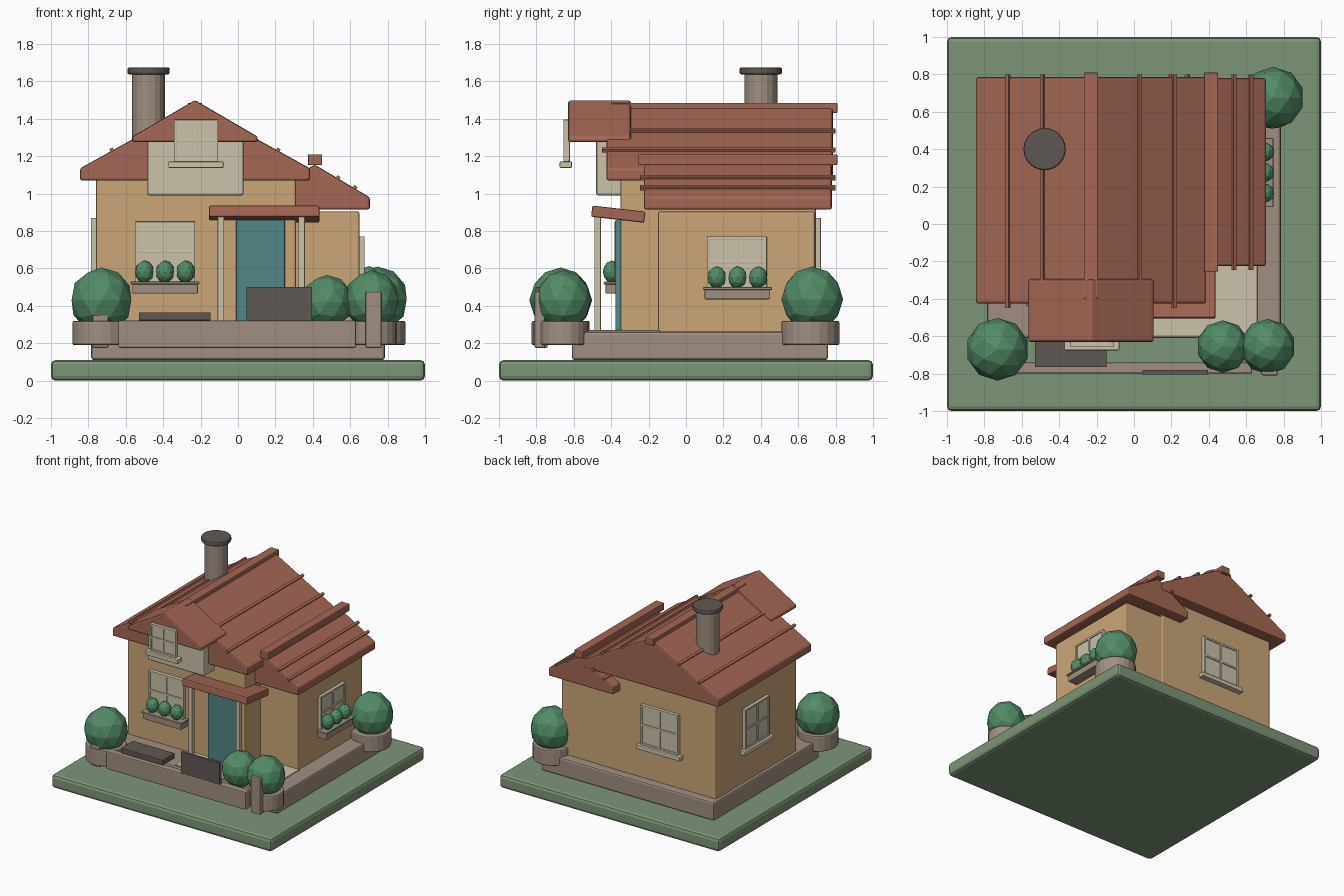
import bpy, bmesh, math
from mathutils import Matrix

cube = bpy.data.objects.get("Cube")
if cube:
    bpy.data.objects.remove(cube, do_unlink=True)


def material(name, rgb):
    lin = [((c / 255 + 0.055) / 1.055) ** 2.4 for c in rgb] + [1.0]
    m = bpy.data.materials.new(name)
    m.use_nodes = True
    m.diffuse_color = lin
    bsdf = next(n for n in m.node_tree.nodes if n.type == "BSDF_PRINCIPLED")
    bsdf.inputs["Base Color"].default_value = lin
    return m


GRASS = material("grass green", (125, 149, 119))
STONE = material("warm stone", (160, 143, 128))
WALL = material("tan plaster", (203, 166, 120))
ROOF = material("terracotta", (164, 103, 84))
CREAM = material("cream trim", (203, 194, 170))
TEAL = material("teal door", (84, 134, 134))
DARK = material("charcoal", (96, 88, 83))
LEAF = material("leaf green", (82, 140, 102))


def finish(name, bm, mat, bevel=0.0, segments=2):
    bmesh.ops.recalc_face_normals(bm, faces=bm.faces)
    mesh = bpy.data.meshes.new(name)
    bm.to_mesh(mesh)
    bm.free()
    mesh.materials.append(mat)
    ob = bpy.data.objects.new(name, mesh)
    bpy.context.collection.objects.link(ob)
    if bevel:
        mod = ob.modifiers.new("soft edges", "BEVEL")
        mod.width, mod.segments = bevel, segments
        mod.limit_method = "ANGLE"
    return ob


def box(name, x, y, z, mat, bevel=0.006):
    """Box from (low, high) ranges on each axis."""
    bm = bmesh.new()
    size = [r[1] - r[0] for r in (x, y, z)]
    mid = [(r[0] + r[1]) / 2 for r in (x, y, z)]
    bmesh.ops.create_cube(bm, size=1, matrix=Matrix.Translation(mid) @ Matrix.Diagonal((*size, 1)))
    return finish(name, bm, mat, bevel)


def cylinder(name, x, y, z, r, mat, sides=20, bevel=0.01):
    bm = bmesh.new()
    bmesh.ops.create_cone(bm, cap_ends=True, segments=sides, radius1=r, radius2=r, depth=z[1] - z[0],
                          matrix=Matrix.Translation((x, y, sum(z) / 2)))
    return finish(name, bm, mat, bevel)


def bush(name, x, y, z, r, h):
    bm = bmesh.new()
    bmesh.ops.create_icosphere(bm, subdivisions=2, radius=1,
                               matrix=Matrix.Translation((x, y, z)) @ Matrix.Diagonal((r, r, h, 1)))
    return finish(name, bm, LEAF)


def gable(name, cx, half, y, eave, edge, apex):
    """Solid gable roof: low eave line, upper edge line and ridge."""
    bm = bmesh.new()
    profile = [(-half, eave), (half, eave), (half, edge), (0, apex), (-half, edge)]
    face = bm.faces.new([bm.verts.new((cx + px, y[0], pz)) for px, pz in profile])
    new = bmesh.ops.extrude_face_region(bm, geom=[face])["geom"]
    bmesh.ops.translate(bm, vec=(0, y[1] - y[0], 0), verts=[v for v in new if isinstance(v, bmesh.types.BMVert)])
    return finish(name, bm, ROOF, 0.012)


def battens(name, cx, offsets, y, slope, apex):
    """Thin strips lying along both roof slopes."""
    for side in (-1, 1):
        for d in offsets:
            bm = bmesh.new()
            place = (Matrix.Translation((cx + side * d, sum(y) / 2, apex - slope * d + 0.004))
                     @ Matrix.Rotation(side * math.atan(slope), 4, "Y")
                     @ Matrix.Diagonal((0.02, y[1] - y[0], 0.02, 1)))
            bmesh.ops.create_cube(bm, size=1, matrix=place)
            finish(name, bm, ROOF)


def window(name, centre, angle, width, z, sill=True):
    """Panel with frame, cross bars and sill, facing -y before turning."""
    turn = Matrix.Translation((*centre, 0)) @ Matrix.Rotation(angle, 4, "Z")
    w, mid, t = width / 2, (z[0] + z[1]) / 2, 0.016
    parts = [box(name + "_panel", (-w, w), (-0.018, 0.01), z, CREAM)]
    for s in (-1, 1):
        e = s * (w - t / 2)
        parts.append(box(name + "_jamb", (e - t / 2, e + t / 2), (-0.026, 0), z, CREAM, 0.002))
    for h in (z[0] + t / 2, mid, z[1] - t / 2):
        parts.append(box(name + "_rail", (-w, w), (-0.026, 0), (h - t / 2, h + t / 2), CREAM, 0.002))
    parts.append(box(name + "_mullion", (-t / 2, t / 2), (-0.026, 0), z, CREAM, 0.002))
    if sill:
        parts.append(box(name + "_sill", (-w - 0.03, w + 0.03), (-0.045, 0.02), (z[0] - 0.035, z[0]), CREAM))
    for p in parts:
        p.matrix_world = turn


def planter(name, centre, angle, z):
    """Window box with three small shrubs."""
    turn = Matrix.Translation((*centre, 0)) @ Matrix.Rotation(angle, 4, "Z")
    parts = [box(name + "_box", (-0.175, 0.175), (-0.085, 0), (z - 0.065, z - 0.012), STONE),
             box(name + "_rim", (-0.185, 0.185), (-0.095, 0), (z - 0.015, z), STONE)]
    for x in (-0.11, 0, 0.11):
        parts.append(bush(name + "_shrub", x, -0.05, z + 0.052, 0.05, 0.06))
    for p in parts:
        p.matrix_world = turn


# Ground and plinth
box("lawn", (-1, 1), (-1, 1), (0, 0.11), GRASS, 0.025)
box("plinth", (-0.785, 0.785), (-0.61, 0.76), (0.11, 0.262), STONE, 0.015)
box("porch_floor", (-0.15, 0.66), (-0.6, -0.14), (0.24, 0.27), CREAM)

# Walls
box("main_walls", (-0.76, 0.31), (-0.35, 0.695), (0.25, 1.08), WALL, 0.012)
box("wing_walls", (0.2, 0.65), (-0.15, 0.69), (0.25, 0.905), WALL, 0.012)
box("dormer_walls", (-0.485, 0.03), (-0.48, -0.3), (0.99, 1.3), CREAM, 0.012)

# Roofs
gable("main_roof", -0.23, 0.615, (-0.425, 0.785), 1.07, 1.135, 1.475)
gable("wing_roof", 0.41, 0.295, (-0.225, 0.78), 0.915, 0.98, 1.155)
gable("dormer_roof", -0.23, 0.335, (-0.63, -0.295), 1.275, 1.305, 1.5)
battens("main_batten", -0.23, (0.26, 0.445), (-0.45, 0.8), 0.553, 1.475)
battens("wing_batten", 0.41, (0.125, 0.215), (-0.245, 0.8), 0.593, 1.155)
box("main_ridge_cap", (-0.268, -0.192), (-0.4, 0.81), (1.43, 1.485), ROOF)
box("wing_ridge_cap", (0.374, 0.45), (-0.255, 0.81), (1.152, 1.21), ROOF)

# Chimney
cylinder("chimney", -0.478, 0.4, (1.2, 1.645), 0.088, STONE, 16, 0.005)
cylinder("chimney_cap", -0.478, 0.4, (1.637, 1.675), 0.113, DARK, 24)

# Porch
canopy = box("porch_canopy", (-0.295, 0.295), (-0.143, 0.143), (-0.03, 0.03), ROOF, 0.008)
canopy.matrix_world = Matrix.Translation((0.14, -0.362, 0.89)) @ Matrix.Rotation(math.radians(-6.5), 4, "X")
for x in (-0.092, 0.34):
    box("porch_post", (x - 0.017, x + 0.017), (-0.49, -0.455), (0.26, 0.88), CREAM, 0.003)
box("door", (-0.01, 0.25), (-0.378, -0.33), (0.27, 0.86), TEAL)

# Windows and window boxes
window("front_window", (-0.39, -0.355), 0, 0.32, (0.53, 0.85), False)
window("wing_window", (0.65, 0.272), math.pi / 2, 0.32, (0.5, 0.77), False)
window("left_window", (-0.76, 0.19), -math.pi / 2, 0.32, (0.54, 0.87))
window("back_window", (-0.26, 0.695), math.pi, 0.34, (0.54, 0.87))
window("dormer_window", (-0.225, -0.63), 0, 0.235, (1.172, 1.395))
planter("front_planter", (-0.39, -0.345), 0, 0.53)
planter("wing_planter", (0.65, 0.275), math.pi / 2, 0.5)

# Front garden wall, gate posts, bench and board
box("garden_wall", (-0.64, 0.63), (-0.8, -0.74), (0.175, 0.322), STONE, 0.008)
for x in (-0.735, 0.725):
    box("gate_post", (x - 0.043, x + 0.043), (-0.81, -0.755), (0.175, 0.475), STONE, 0.008)
box("bench", (-0.53, -0.147), (-0.765, -0.61), (0.322, 0.365), DARK, 0.004)
box("board", (0.045, 0.395), (-0.804, -0.78), (0.322, 0.5), DARK, 0.002)

# Round pots and bushes
for x, y, r in ((-0.73, -0.67, 0.155), (0.72, -0.655, 0.13), (0.74, 0.665, 0.155)):
    cylinder("pot", x, y, (0.19, 0.32), r, STONE)
for x, y, z, r, h in ((-0.73, -0.67, 0.43, 0.168, 0.175), (0.475, -0.655, 0.42, 0.14, 0.145),
                      (0.715, -0.655, 0.43, 0.148, 0.16), (0.745, 0.675, 0.435, 0.165, 0.175)):
    bush("bush", x, y, z, r, h)
